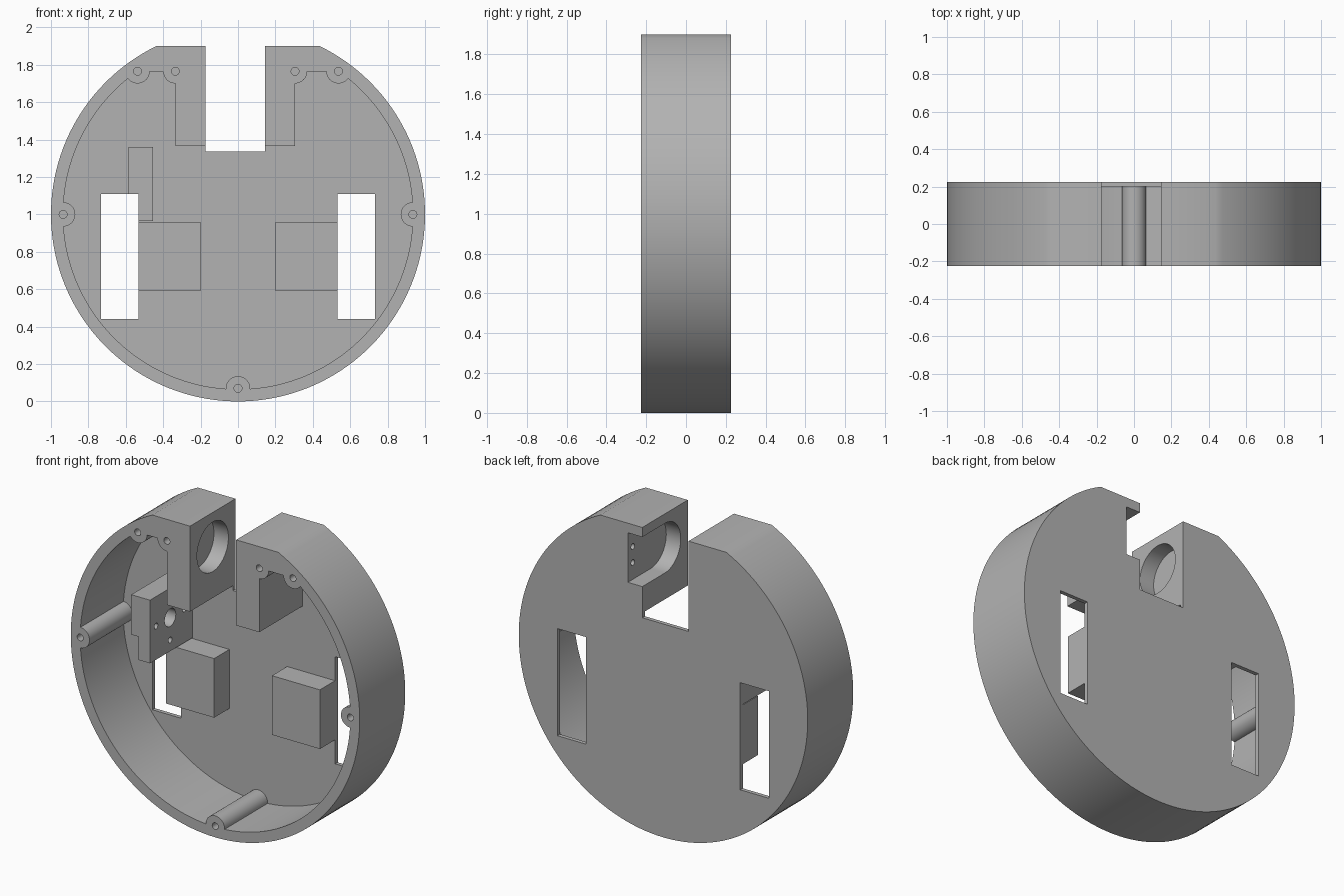
import bpy, bmesh, math
from mathutils import Matrix

if bpy.data.objects.get("Cube"):
    bpy.data.objects.remove(bpy.data.objects["Cube"])

FRONT, FLOOR, BACK = -0.225, 0.2, 0.225
MID = 1.0                      # height of the disc centre

grey = bpy.data.materials.new("plain_grey")
grey.use_nodes = True
grey.diffuse_color = (0.45, 0.45, 0.45, 1)
grey.node_tree.nodes["Principled BSDF"].inputs["Base Color"].default_value = (0.45, 0.45, 0.45, 1)


def finish(name, bm):
    bmesh.ops.recalc_face_normals(bm, faces=bm.faces)
    mesh = bpy.data.meshes.new(name)
    bm.to_mesh(mesh)
    bm.free()
    mesh.materials.append(grey)
    obj = bpy.data.objects.new(name, mesh)
    bpy.context.collection.objects.link(obj)
    return obj


def prism(name, outline, y0, y1):
    """Extrude an (x, z) outline from y0 to y1."""
    bm = bmesh.new()
    face = bm.faces.new([bm.verts.new((x, y0, z)) for x, z in outline])
    ext = bmesh.ops.extrude_face_region(bm, geom=[face])["geom"]
    moved = [v for v in ext if isinstance(v, bmesh.types.BMVert)]
    bmesh.ops.translate(bm, verts=moved, vec=(0, y1 - y0, 0))
    return finish(name, bm)


def box(name, x0, x1, y0, y1, z0, z1):
    return prism(name, [(x0, z0), (x1, z0), (x1, z1), (x0, z1)], y0, y1)


def rod(name, axis, centre, radius, length, sides=32):
    bm = bmesh.new()
    bmesh.ops.create_cone(bm, cap_ends=True, segments=sides, radius1=radius,
                          radius2=radius, depth=length)
    turn = Matrix.Rotation(math.pi / 2, 4, "Y" if axis == "x" else "X")
    bmesh.ops.transform(bm, matrix=Matrix.Translation(centre) @ turn, verts=bm.verts)
    return finish(name, bm)


def flat_top_disc(radius, top, steps=128):
    """Circle outline cut off level at height top."""
    a = math.asin((top - MID) / radius)
    sweep = math.pi + 2 * a
    angles = [math.pi - a + sweep * i / steps for i in range(steps + 1)]
    return [(radius * math.cos(t), MID + radius * math.sin(t)) for t in angles]


def combine(target, tool, operation="DIFFERENCE"):
    mod = target.modifiers.new("combine", "BOOLEAN")
    mod.operation, mod.solver, mod.object = operation, "EXACT", tool
    bpy.context.view_layer.objects.active = target
    bpy.ops.object.modifier_apply(modifier=mod.name)
    bpy.data.objects.remove(tool)


def smooth(obj):
    bpy.ops.object.select_all(action="DESELECT")
    obj.select_set(True)
    bpy.context.view_layer.objects.active = obj
    bpy.ops.object.shade_smooth_by_angle(angle=math.radians(30))


# Hollow of the shell, leaving the slot walls and screw posts standing
SLOT_R, SLOT_L = -0.175, 0.145
WALL = 0.16
posts = [(-0.935, 1.0), (0.935, 1.0), (0, 0.07), (-0.537, 1.765), (0.537, 1.765),
         (SLOT_R - WALL, 1.765), (SLOT_L + WALL, 1.765)]
hollow = prism("hollow", flat_top_disc(0.935, 1.765), -0.3, FLOOR)
for x0, x1 in ((SLOT_R - WALL, SLOT_R + 0.02), (SLOT_L - 0.02, SLOT_L + WALL)):
    combine(hollow, box("slot_wall", x0, x1, -0.4, 0.4, 1.365, 2))
for x, z in posts:
    combine(hollow, rod("post", "y", (x, 0, z), 0.065, 1))

# Round shell with a flat top, open at the front
shell = prism("shell", flat_top_disc(1.0, 1.9), FRONT, BACK)
combine(shell, hollow)
combine(shell, box("slot", SLOT_R, SLOT_L, -0.4, 0.4, 1.335, 2.1))
for side in (-1, 1):
    xs = sorted((side * 0.533, side * 0.733))
    combine(shell, box("wheel_window", *xs, 0.1, 0.4, 0.44, 1.11))
for x, z in posts:
    combine(shell, rod("screw_hole", "y", (x, FRONT, z), 0.021, 0.4, 24))

# Round seat on one slot wall, rear-loading seat on the other
SEAT_Z, SEAT_RADIUS, SEAT_DEPTH = 1.685, 0.155, 0.1
combine(shell, rod("round_seat", "x", (SLOT_R, 0, SEAT_Z), SEAT_RADIUS, 2 * SEAT_DEPTH, 64))
combine(shell, rod("open_seat_end", "x", (SLOT_L, 0, SEAT_Z), SEAT_RADIUS, 2 * SEAT_DEPTH, 64))
combine(shell, box("open_seat_channel", SLOT_L - 0.1, SLOT_L + SEAT_DEPTH, 0, 0.4,
                   SEAT_Z - SEAT_RADIUS, SEAT_Z + SEAT_RADIUS))
for z in (SEAT_Z - 0.05, SEAT_Z + 0.05):
    combine(shell, rod("wire_hole", "x", (SLOT_L + SEAT_DEPTH, 0.175, z), 0.018, 0.18, 24))
smooth(shell)

# Motor pads on the floor
for name, side in (("right_motor_pad", -1), ("left_motor_pad", 1)):
    xs = sorted((side * 0.2, side * 0.532))
    box(name, *xs, 0.05, FLOOR + 0.005, 0.59, 0.96)

# Stepped motor bracket with a shaft hole and a ring of screw holes
bracket = prism("motor_bracket", [(-0.533, 0.965), (-0.455, 0.965), (-0.455, 1.36),
                                  (-0.585, 1.36), (-0.585, 1.11), (-0.533, 1.11)],
                -0.22, FLOOR + 0.005)
SHAFT_Y, SHAFT_Z, RING = -0.02, 1.175, 0.14
combine(bracket, rod("shaft_hole", "x", (-0.5, SHAFT_Y, SHAFT_Z), 0.055, 0.5))
for i in range(4):
    t = i * math.pi / 2
    combine(bracket, rod("bracket_hole", "x", (-0.5, SHAFT_Y + RING * math.cos(t),
                                               SHAFT_Z + RING * math.sin(t)), 0.018, 0.5, 24))
smooth(bracket)
